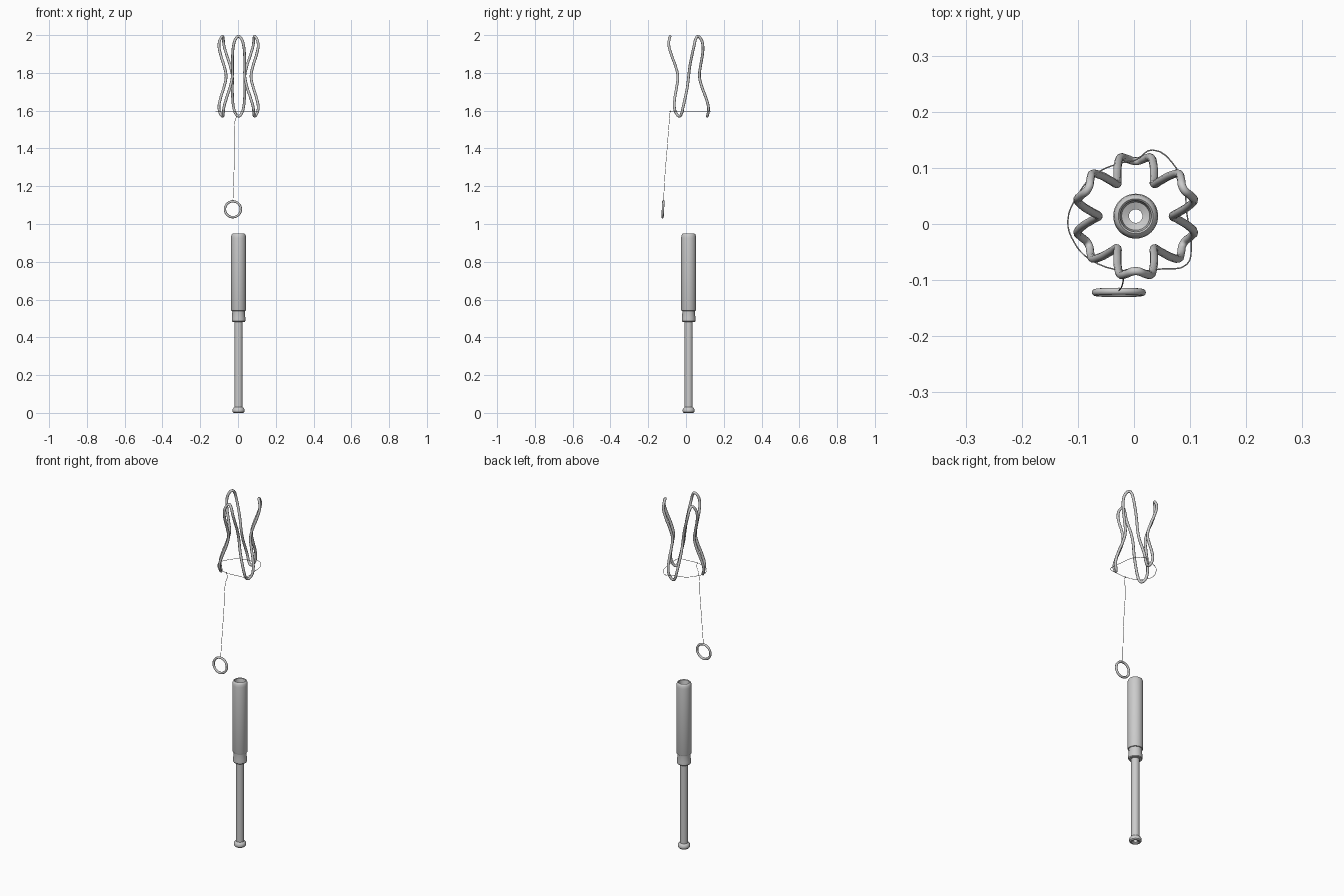
import bpy
from math import sin, cos, pi, radians

if "Cube" in bpy.data.objects:
    bpy.data.objects.remove(bpy.data.objects["Cube"])

CX, CY = 0.003, 0.014   # shared axis of frame and handle


def wire(name, pts, radius, cyclic=False, res=6, bevel=3):
    """Smooth round tube through the points."""
    cu = bpy.data.curves.new(name, 'CURVE')
    cu.dimensions = '3D'
    cu.resolution_u = res
    cu.bevel_depth = radius
    cu.bevel_resolution = bevel
    cu.use_fill_caps = True
    sp = cu.splines.new('BEZIER')
    sp.bezier_points.add(len(pts) - 1)
    for bp, p in zip(sp.bezier_points, pts):
        bp.co = p
        bp.handle_left_type = bp.handle_right_type = 'AUTO'
    sp.use_cyclic_u = cyclic
    ob = bpy.data.objects.new(name, cu)
    bpy.context.collection.objects.link(ob)
    return ob


def lathe(name, profile, n=48):
    """Closed profile of (radius, z) turned around the handle axis."""
    verts = [(CX + r * cos(2 * pi * i / n), CY + r * sin(2 * pi * i / n), z)
             for i in range(n) for r, z in profile]
    m = len(profile)
    faces = [(i * m + j, (i + 1) % n * m + j,
              (i + 1) % n * m + (j + 1) % m, i * m + (j + 1) % m)
             for i in range(n) for j in range(m)]
    me = bpy.data.meshes.new(name)
    me.from_pydata(verts, [], faces)
    ob = bpy.data.objects.new(name, me)
    bpy.context.collection.objects.link(ob)
    bpy.ops.object.select_all(action='DESELECT')
    bpy.context.view_layer.objects.active = ob
    ob.select_set(True)
    bpy.ops.object.shade_smooth_by_angle(angle=radians(35))
    return ob


# Hourglass zigzag frame: three peaks and three valleys
half = [(0, .098, .211), (9, .104, .196), (14, .108, .165),
        (19, .097, .115), (25, .077, .055)]           # degrees, radius, height
strand = half + [(30, .066, 0)] + [(60 - a, r, -h) for a, r, h in half[::-1]]
back = [(120 - a, r, h) for a, r, h in strand[::-1]]
lobe = strand[:-1] + back[:-1]
pts = []
for k in range(3):
    for a, r, h in lobe:
        t = radians(-90 + 120 * k + a)
        pts.append((CX + r * cos(t), CY + r * sin(t), 1.782 + h))
wire("wire_frame", pts, .0072, True)

# Thin thread woven round the lower lobes
loop = [(-.015, -.084), (.05, -.08), (.094, -.072), (.102, -.04), (.094, .02),
        (.09, .06), (.075, .1), (.033, .132), (.003, .114), (-.03, .107),
        (-.07, .088), (-.1, .052), (-.118, .005), (-.107, -.032), (-.08, -.062)]
wire("thread_loop", [(x, y, 1.596) for x, y in loop], .0012, True, 4, 1)

# Hanging thread and knot
wire("pull_thread", [(-.013, -.084, 1.596), (-.008, -.086, 1.575),
                     (-.017, -.089, 1.54), (-.019, -.1, 1.40),
                     (-.022, -.112, 1.25), (-.027, -.119, 1.12)],
     .0012, False, 5, 1)
bpy.ops.mesh.primitive_uv_sphere_add(segments=12, ring_count=8, radius=.004,
                                     location=(-.014, -.084, 1.596))
bpy.context.object.name = "thread_knot"
bpy.ops.object.shade_smooth()

# Pull ring, leaning slightly
bpy.ops.mesh.primitive_torus_add(major_radius=.042, minor_radius=.0062,
                                 major_segments=48, minor_segments=12,
                                 location=(-.027, -.122, 1.078),
                                 rotation=(radians(90 - 3), 0, 0))
bpy.context.object.name = "pull_ring"
bpy.ops.object.shade_smooth()

# Handle grip with stepped collar and recessed top
lathe("handle_grip", [
    (.012, .482), (.033, .482), (.036, .486), (.036, .502), (.033, .535),
    (.034, .540), (.038, .541), (.040, .546), (.040, .925), (.0385, .938),
    (.035, .946), (.031, .949), (.028, .946), (.027, .940), (.025, .925),
    (.012, .920)])

# Hollow inner tube with flanged foot
lathe("inner_tube", [
    (.012, 0.006), (.020, 0), (.026, 0), (.031, .005), (.032, .012),
    (.031, .020), (.026, .027), (.0215, .030), (.0215, .484), (.012, .484)])
